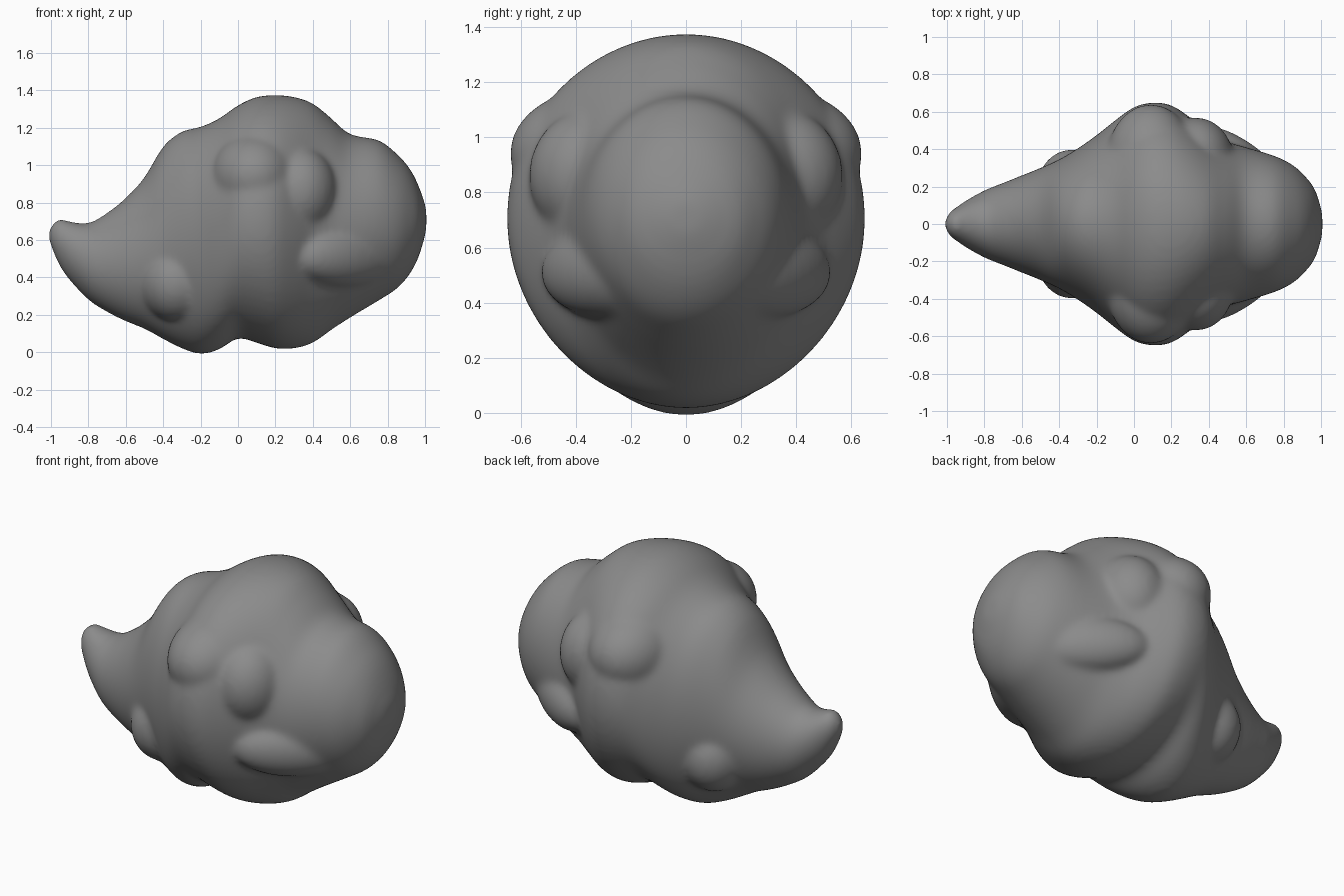
import bpy, bmesh, math
from mathutils import Matrix, Vector

if "Cube" in bpy.data.objects:
    bpy.data.objects.remove(bpy.data.objects["Cube"])

# Body sections: x, bottom z, top z, half width
SECTIONS = [
    (-1.01, 0.59, 0.66, 0.02), (-0.985, 0.53, 0.695, 0.065), (-0.95, 0.455, 0.715, 0.09),
    (-0.90, 0.385, 0.70, 0.125), (-0.80, 0.28, 0.69, 0.18), (-0.70, 0.215, 0.745, 0.22),
    (-0.60, 0.165, 0.825, 0.26), (-0.50, 0.125, 0.935, 0.30), (-0.40, 0.07, 1.10, 0.345),
    (-0.30, 0.02, 1.18, 0.405), (-0.20, -0.01, 1.205, 0.475), (-0.10, 0.015, 1.25, 0.555),
    (0.00, 0.075, 1.32, 0.625), (0.10, 0.05, 1.365, 0.65), (0.20, 0.02, 1.375, 0.635),
    (0.30, 0.02, 1.365, 0.57), (0.40, 0.05, 1.33, 0.49), (0.50, 0.12, 1.25, 0.44),
    (0.60, 0.185, 1.165, 0.41), (0.75, 0.275, 1.135, 0.365), (0.85, 0.34, 1.06, 0.315),
    (0.92, 0.42, 0.98, 0.25), (0.97, 0.52, 0.88, 0.18), (1.007, 0.65, 0.77, 0.06),
]
SIDES = 64


def spline(rows, steps):
    """Smooth interpolation through the section rows."""
    rows = [Vector(r) for r in rows]
    out = []
    for i in range(len(rows) - 1):
        a, b = rows[max(i - 1, 0)], rows[i]
        c, d = rows[i + 1], rows[min(i + 2, len(rows) - 1)]
        for k in range(steps):
            t = k / steps
            out.append(0.5 * (2 * b + (c - a) * t + (2 * a - 5 * b + 4 * c - d) * t * t
                              + (3 * b - a - 3 * c + d) * t ** 3))
    out.append(rows[-1])
    return out


def loft(bm):
    rings = []
    for x, z0, z1, w in spline(SECTIONS, 3):
        mid, h = (z0 + z1) / 2, (z1 - z0) / 2
        rings.append([bm.verts.new((x, w * math.cos(math.tau * k / SIDES),
                                    mid + h * math.sin(math.tau * k / SIDES)))
                      for k in range(SIDES)])
    for r, s in zip(rings, rings[1:]):
        for k in range(SIDES):
            n = (k + 1) % SIDES
            bm.faces.new((r[k], r[n], s[n], s[k]))
    bm.faces.new(rings[0])
    bm.faces.new(rings[-1])


def lump(bm, center, radii, yaw=0.0):
    """Mirrored pair of rounded lumps blended into the body."""
    for side in (1, -1):
        m = (Matrix.Translation((center[0], side * center[1], center[2]))
             @ Matrix.Rotation(side * yaw, 4, 'Z') @ Matrix.Diagonal((*radii, 1)))
        bmesh.ops.create_uvsphere(bm, u_segments=40, v_segments=24, radius=1, matrix=m)


bm = bmesh.new()
loft(bm)
# upper side bulges and the shoulders in front of them
lump(bm, (0.09, 0.33, 0.94), (0.24, 0.31, 0.235))
lump(bm, (0.33, 0.35, 0.86), (0.20, 0.22, 0.24))
# arms that sweep forward into the jaw
lump(bm, (0.58, 0.29, 0.51), (0.34, 0.14, 0.165), yaw=math.radians(-38))
# rounded feet
lump(bm, (-0.33, 0.19, 0.37), (0.19, 0.21, 0.21))
bmesh.ops.recalc_face_normals(bm, faces=bm.faces)

mesh = bpy.data.meshes.new("creature_body")
bm.to_mesh(mesh)
bm.free()
body = bpy.data.objects.new("creature_body", mesh)
bpy.context.collection.objects.link(body)

# Dark grey skin
skin = bpy.data.materials.new("dark_grey")
skin.diffuse_color = (0.26, 0.26, 0.26, 1)
skin.use_nodes = True
skin.node_tree.nodes["Principled BSDF"].inputs["Base Color"].default_value = skin.diffuse_color
mesh.materials.append(skin)

# Fuse the parts and soften the joins
remesh = body.modifiers.new("fuse", 'REMESH')
remesh.mode = 'VOXEL'
remesh.voxel_size = 0.016
remesh.use_smooth_shade = True
soft = body.modifiers.new("soften", 'SMOOTH')
soft.factor = 0.5
soft.iterations = 16
